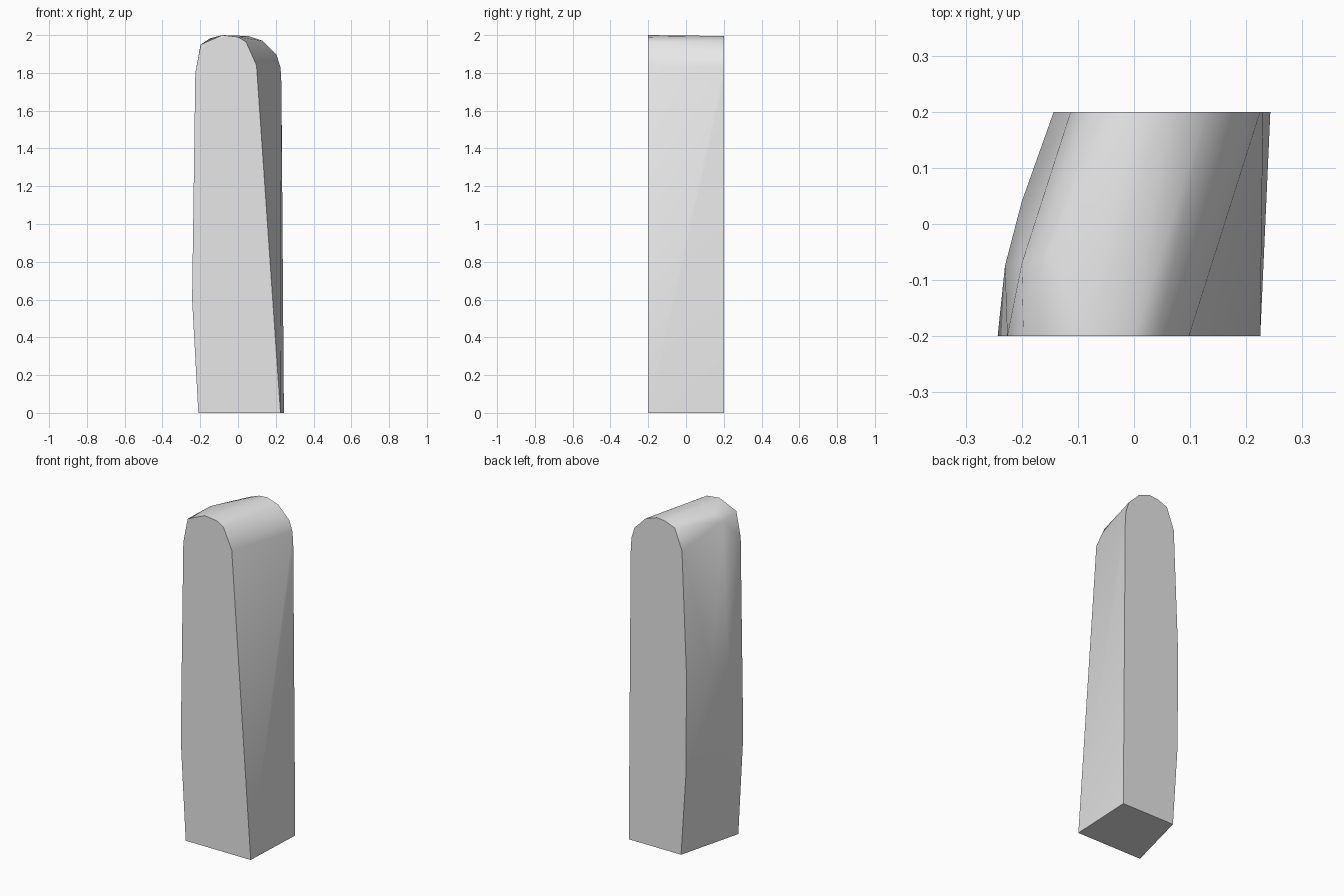
import bpy, bmesh, math
from mathutils import Vector

cube = bpy.data.objects.get("Cube")
if cube:
    bpy.data.objects.remove(cube, do_unlink=True)

# Plain grey stone
grey = bpy.data.materials.new("light_grey")
grey.use_nodes = True
grey.diffuse_color = (0.8, 0.8, 0.8, 1)
grey.node_tree.nodes["Principled BSDF"].inputs["Base Color"].default_value = grey.diffuse_color

DEPTH = 0.2
# End outlines as x, z from the lower right corner over the top to the lower left
front = [(0.225, 0), (0.098, 1.84), (0.042, 1.965), (0, 1.99), (-0.083, 2.0),
         (-0.197, 1.95), (-0.226, 1.8), (-0.243, 0.6), (-0.21, 0)]
back = [(0.243, 0), (0.23, 1.74), (0.225, 1.83), (0.204, 1.895), (0.13, 1.97),
        (0.055, 1.995), (0, 1.99), (-0.065, 1.965), (-0.113, 1.84),
        (-0.143, 1.1), (-0.14, 0.5), (-0.107, 0)]
# Slight belly along the right-hand flank
flank = [(-0.23, -0.075, 1.0), (-0.2, 0.04, 1.1),
         (-0.2, -0.07, 1.94), (-0.15, -0.05, 1.982)]

points = [Vector((x, -DEPTH, z)) for x, z in front]
points += [Vector((x, DEPTH, z)) for x, z in back]
points += [Vector(p) for p in flank]

# Skin the outlines into one convex block
bm = bmesh.new()
for p in points:
    bm.verts.new(p)
hull = bmesh.ops.convex_hull(bm, input=bm.verts[:])
bmesh.ops.delete(bm, geom=[v for v in bm.verts if not v.link_faces], context="VERTS")
bmesh.ops.dissolve_limit(bm, angle_limit=math.radians(0.2),
                         verts=bm.verts[:], edges=bm.edges[:])
bmesh.ops.recalc_face_normals(bm, faces=bm.faces[:])
mesh = bpy.data.meshes.new("stone_pillar")
bm.to_mesh(mesh)
bm.free()
mesh.materials.append(grey)
pillar = bpy.data.objects.new("stone_pillar", mesh)
bpy.context.collection.objects.link(pillar)

# Smooth sides with crisp end faces
bpy.ops.object.select_all(action="DESELECT")
pillar.select_set(True)
bpy.context.view_layer.objects.active = pillar
bpy.ops.object.shade_smooth_by_angle(angle=math.radians(40))
